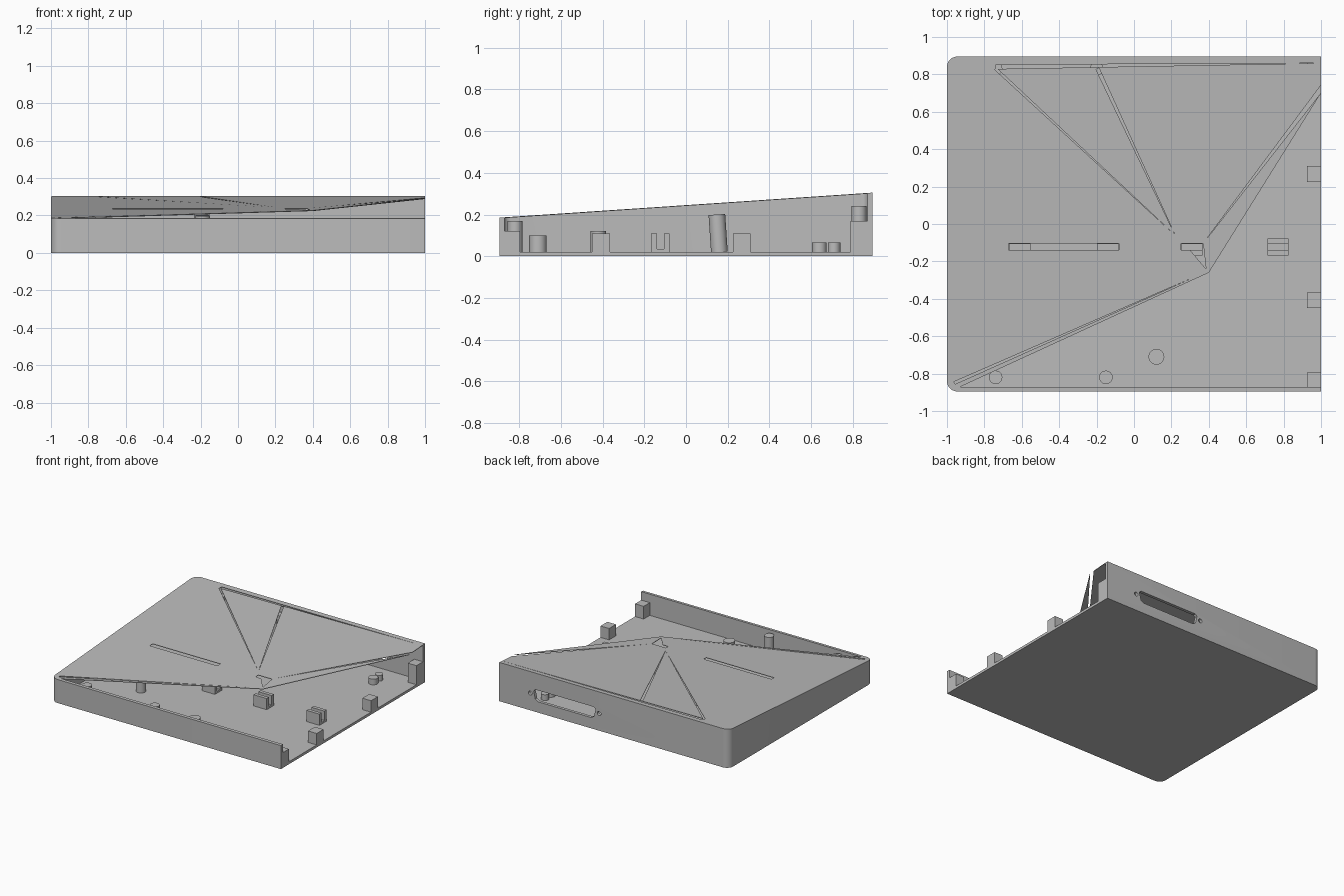
import bpy, bmesh, math
from mathutils import Matrix, Vector

cube = bpy.data.objects.get("Cube")
if cube:
    bpy.data.objects.remove(cube, do_unlink=True)

W, D, T = 1.0, 0.895, 0.02       # half width, half depth, floor thickness
LID_T = 0.004

grey = bpy.data.materials.new("plain grey")
grey.use_nodes = True
grey.diffuse_color = (0.5, 0.5, 0.5, 1)
grey.node_tree.nodes["Principled BSDF"].inputs["Base Color"].default_value = (0.5, 0.5, 0.5, 1)


def slope(x, y):
    """Height of the sloping top."""
    return 0.185 + (y + D) * 0.12 / (2 * D)


def make(name, bm):
    bmesh.ops.recalc_face_normals(bm, faces=bm.faces)
    mesh = bpy.data.meshes.new(name)
    bm.to_mesh(mesh)
    bm.free()
    mesh.materials.append(grey)
    ob = bpy.data.objects.new(name, mesh)
    bpy.context.collection.objects.link(ob)
    return ob


def prism(name, pts, lo, hi, matrix=None):
    """Extrude an outline between two heights, each a number or a function."""
    def z(h, p):
        return h(*p) if callable(h) else h
    bm = bmesh.new()
    low = [bm.verts.new((*p, z(lo, p))) for p in pts]
    top = [bm.verts.new((*p, z(hi, p))) for p in pts]
    bm.faces.new(low[::-1])
    bm.faces.new(top)
    for i in range(len(pts)):
        j = (i + 1) % len(pts)
        bm.faces.new((low[i], low[j], top[j], top[i]))
    if matrix:
        bm.transform(matrix)
    return make(name, bm)


def box(name, x0, x1, y0, y1, z0, z1):
    return prism(name, [(x0, y0), (x1, y0), (x1, y1), (x0, y1)], z0, z1)


def rod(name, a, b, r, seg=32):
    a, b = Vector(a), Vector(b)
    bm = bmesh.new()
    bmesh.ops.create_cone(bm, cap_ends=True, segments=seg, radius1=r, radius2=r, depth=(b - a).length)
    turn = (b - a).to_track_quat('Z', 'Y').to_matrix().to_4x4()
    bm.transform(Matrix.Translation((a + b) / 2) @ turn)
    return make(name, bm)


def cut(ob, *cutters):
    """Subtract the cutters, bake the result and discard them."""
    for c in cutters:
        c.hide_render = True
        m = ob.modifiers.new("cut", 'BOOLEAN')
        m.operation, m.solver, m.object = 'DIFFERENCE', 'EXACT', c
    bpy.context.view_layer.update()
    baked = bpy.data.meshes.new_from_object(ob.evaluated_get(bpy.context.evaluated_depsgraph_get()))
    ob.modifiers.clear()
    ob.data = baked
    for c in cutters:
        bpy.data.objects.remove(c, do_unlink=True)


def arc(cx, cy, r, start, n=8):
    return [(cx + r * math.cos(start + math.pi / 2 * i / n),
             cy + r * math.sin(start + math.pi / 2 * i / n)) for i in range(n + 1)]


def left_end(inset, r=0.055):
    """Rounded path around the closed end, from the back to the front."""
    cx, cy = -W + 0.055, D - 0.055
    r -= inset
    return arc(cx, cy, r, math.pi / 2) + arc(cx, -cy, r, math.pi)


# Floor, with screw holes and foot recesses
outer = left_end(0)
floor = prism("floor", [(W, D)] + outer + [(W, -D)], 0, T)
screws = [(-0.74, 0.83, 0.24), (-0.2, 0.83, 0.24), (-0.74, -0.82, 0.17), (-0.15, -0.82, 0.17)]
cut(floor,
    *[rod("hole", (x, y, -0.1), (x, y, 0.1), 0.028) for x, y, h in screws],
    rod("pin_hole", (0.12, -0.71, -0.1), (0.12, -0.71, 0.1), 0.01),
    *[rod("recess", (-0.86, y, -0.1), (-0.86, y, 0.008), 0.055) for y in (0.8, -0.73)])

# Walls on three sides, with the connector opening at the back
t = 0.024
walls = prism("walls", [(W, D)] + outer + [(W, -D), (W, -D + t)] + left_end(t)[::-1] + [(W, D - t)], T, slope)
port = [(0.2, 0.085), (0.66, 0.085), (0.685, 0.1), (0.7, 0.16), (0.685, 0.175),
        (0.175, 0.175), (0.16, 0.16), (0.175, 0.1)]
cut(walls,
    prism("port", port, -1, -0.8, Matrix.Rotation(math.pi / 2, 4, 'X')),
    *[rod("port_screw", (x, 0.8, 0.135), (x, 1, 0.135), 0.016) for x in (0.13, 0.73)])

# Sloping lid, broken away towards the open side
lid = prism("lid", [(0.4, -0.26), (W, 0.7), (W, D)] + arc(-W + 0.055, D - 0.055, 0.055, math.pi / 2)
            + [(-W, -0.84), (-0.985, -0.87), (-0.95, -0.88)],
            lambda x, y: slope(x, y) - LID_T, slope)


def slit(a, b, width):
    a, b = Vector(a), Vector(b)
    side = (b - a).normalized().orthogonal() * width / 2
    return prism("slit", [tuple(a + side), tuple(a - side), tuple(b)], 0.1, 0.5)


cut(lid,
    slit((-0.74, 0.83), (0.22, -0.06), 0.013),
    slit((-0.195, 0.83), (0.22, -0.06), 0.018),
    slit((W + 0.01, 0.735), (0.38, -0.09), 0.025),
    slit((-0.96, -0.85), (0.32, -0.285), 0.014))
cut(lid,
    slit((-0.74, 0.84), (0.99, 0.86), 0.022),
    *[rod("lid_hole", (x, 0.83, 0.1), (x, 0.83, 0.5), 0.018) for x in (-0.74, -0.2)],
    box("slot", -0.67, -0.08, -0.14, -0.105, 0.1, 0.5),
    prism("notch", [(0.25, -0.105), (0.25, -0.138), (0.3, -0.14), (0.385, -0.24), (0.37, -0.105)], 0.1, 0.5))

# Hollow screw bosses
for x, y, h in screws:
    boss = rod("screw_boss", (x, y, T), (x, y, h), 0.036)
    cut(boss, rod("bore", (x, y, 0), (x, y, 0.4), 0.017))
for x, y, r, h in [(0.12, -0.71, 0.042, 0.1), (0.73, 0.64, 0.035, 0.065), (0.73, 0.71, 0.03, 0.065)]:
    boss = rod("small_boss", (x, y, T), (x, y, h), r)
    cut(boss, rod("bore", (x, y, 0.04), (x, y, 0.4), r * 0.5))

# Posts under the lid
rod("leaning_post", (-0.19, 0.16, T), (-0.19, 0.148, 0.2), 0.04)
rod("short_post", (-0.55, -0.42, T), (-0.55, -0.42, 0.12), 0.037)

# Forked board holders
for x in (-0.61, -0.14, 0.31, 0.77):
    fork = box("board_holder", x - 0.057, x + 0.057, -0.168, -0.078, T, 0.108)
    cut(fork, box("gap", x - 0.1, x + 0.1, -0.14, -0.106, 0.035, 0.2))

# Drilled mounting blocks along the open side
for y0, y1, top, hole in [(-0.875, -0.795, 0.12, 0.07), (-0.45, -0.365, 0.11, 0.065),
                          (0.225, 0.31, 0.11, 0.065), (0.79, 0.875, 0.17, 0.095)]:
    block = box("mounting_block", 0.925, W, y0, y1, T, top)
    mid = (y0 + y1) / 2
    cut(block, rod("bore", (0.8, mid, hole), (1.2, mid, hole), 0.018))

# Smooth the round surfaces and keep the edges crisp
for ob in bpy.context.collection.objects:
    if ob.type == 'MESH' and ob.data.materials and ob.data.materials[0] == grey:
        ob.data.shade_smooth()
        ob.data.set_sharp_from_angle(angle=math.radians(30))
